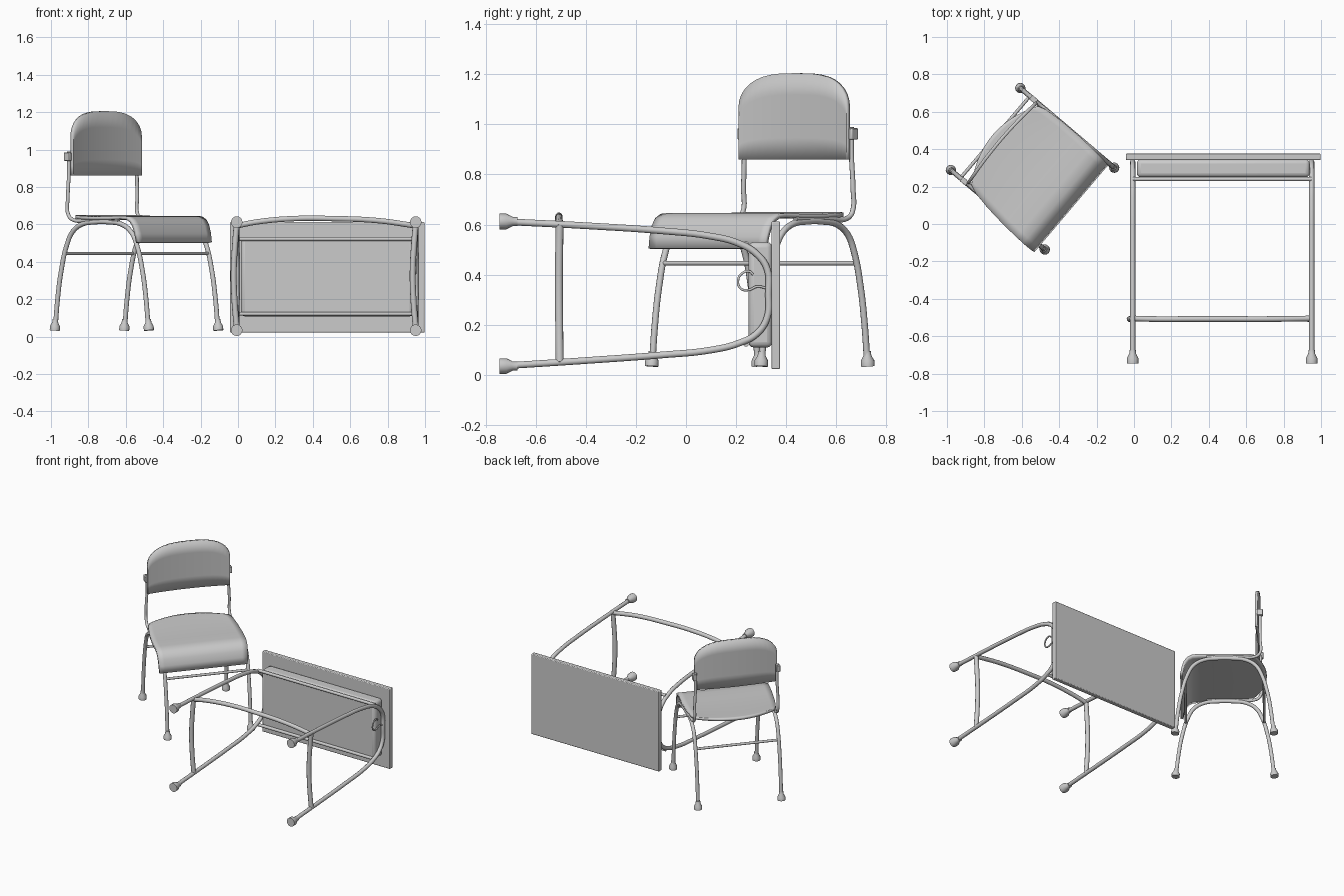
import bpy, bmesh, math
from mathutils import Matrix, Vector

if "Cube" in bpy.data.objects:
    bpy.data.objects.remove(bpy.data.objects["Cube"])

CHAIR = Matrix.Translation((-0.5425, 0.295, 0)) @ Matrix.Rotation(math.radians(49.7), 4, 'Z')
WORLD = Matrix.Identity(4)


def tube(name, pts, r, m=WORLD):
    """Round bar along a smooth path."""
    cu = bpy.data.curves.new(name, 'CURVE')
    cu.dimensions = '3D'
    cu.bevel_depth, cu.bevel_resolution, cu.resolution_u = r, 3, 6
    cu.use_fill_caps = True
    sp = cu.splines.new('BEZIER')
    sp.bezier_points.add(len(pts) - 1)
    for bp, p in zip(sp.bezier_points, pts):
        bp.co = p
        bp.handle_left_type = bp.handle_right_type = 'AUTO'
    ob = bpy.data.objects.new(name, cu)
    bpy.context.collection.objects.link(ob)
    ob.matrix_world = m
    return ob


def mesh_object(name, bm, m=WORLD):
    me = bpy.data.meshes.new(name)
    bmesh.ops.recalc_face_normals(bm, faces=bm.faces)
    bm.to_mesh(me)
    bm.free()
    ob = bpy.data.objects.new(name, me)
    bpy.context.collection.objects.link(ob)
    ob.matrix_world = m
    bpy.ops.object.select_all(action='DESELECT')
    bpy.context.view_layer.objects.active = ob
    ob.select_set(True)
    bpy.ops.object.shade_smooth_by_angle()
    return ob


def sheet(name, rows, thick, m=WORLD):
    """Bent panel from rows of points, given thickness."""
    bm = bmesh.new()
    vs = [[bm.verts.new(p) for p in row] for row in rows]
    for a, b in zip(vs, vs[1:]):
        for j in range(len(a) - 1):
            bm.faces.new((a[j], a[j + 1], b[j + 1], b[j]))
    ob = mesh_object(name, bm, m)
    mod = ob.modifiers.new('thickness', 'SOLIDIFY')
    mod.thickness, mod.offset = thick, 0
    return ob


def box(name, lo, hi, bevel, m=WORLD, segments=2):
    lo, hi = Vector(lo), Vector(hi)
    bm = bmesh.new()
    bmesh.ops.create_cube(bm, size=1)
    bmesh.ops.scale(bm, vec=hi - lo, verts=bm.verts)
    bmesh.ops.translate(bm, vec=(lo + hi) / 2, verts=bm.verts)
    ob = mesh_object(name, bm, m)
    mod = ob.modifiers.new('bevel', 'BEVEL')
    mod.width, mod.segments = bevel, segments
    return ob


def foot(name, pos, axis, r, length, m=WORLD):
    """Flared rubber tip: wide base at pos, narrowing along axis."""
    rot = Vector(axis).to_track_quat('Z', 'Y').to_matrix().to_4x4()
    bm = bmesh.new()
    prof = [(r, 0), (r, length * .45), (r * .6, length * .85), (r * .55, length * 1.2)]
    rings = [[bm.verts.new((a * math.cos(k * math.pi / 8), a * math.sin(k * math.pi / 8), z))
              for k in range(16)] for a, z in prof]
    for a, b in zip(rings, rings[1:]):
        for k in range(16):
            bm.faces.new((a[k], a[(k + 1) % 16], b[(k + 1) % 16], b[k]))
    bm.faces.new(rings[0])
    bm.faces.new(rings[-1])
    return mesh_object(name, bm, m @ Matrix.Translation(pos) @ rot)


# ---------- chair ----------
half = [(-.325, .06), (-.31, .2), (-.285, .35), (-.245, .49), (-.205, .56), (-.14, .6), (-.05, .612)]
hoop = half + [(-y, z) for y, z in reversed(half)]
for s, side in ((-1, 'left'), (1, 'right')):
    x = s * .287
    tube(side + '_chair_hoop', [(x, y, z) for y, z in hoop], .013, CHAIR)
    for d, end in ((-1, 'front'), (1, 'back')):
        foot(f'{end}_{side}_chair_foot', (x, d * .33, .033), (0, -d * .08, 1), .027, .05, CHAIR)
    # seat rail that turns up into the backrest post
    tube(side + '_back_post', [(x, -.12, .622), (x, .1, .622), (x, .2, .624), (x, .234, .65),
                               (x, .238, .75), (x * .98, .236, .87), (x * .98, .236, .99)], .01, CHAIR)
    box(side + '_post_clip', (x - .014, .215, .94), (x + .014, .255, .985), .004, CHAIR)
for d, end in ((-1, 'front'), (1, 'back')):
    tube(end + '_chair_crossbar', [(-.287, d * .262, .445), (.287, d * .262, .445)], .009, CHAIR)

# seat: dished, rounded at the back, waterfall front
profile = [(.21, .64, .25), (.195, .64, .275), (.15, .637, .292), (.05, .633, .305), (-.08, .633, .312),
           (-.17, .637, .312), (-.215, .634, .311), (-.245, .618, .31), (-.265, .59, .308),
           (-.278, .55, .306), (-.287, .503, .303)]
rows = []
for y, z, w in profile:
    t = (y + .3) / .51
    rows.append([(w * u / 8 - .03 * (1 - t), y + .07 * t ** 3 * (1 - (u / 8) ** 2), z)
                 for u in range(-8, 9)])
sheet('seat', rows, .018, CHAIR)

# backrest: arched top, slight curve
cols = []
for k in range(-10, 11):
    u = math.sin(k * math.pi / 20)
    top = 1.07 + .135 * math.sqrt(max(0, 1 - abs(u) ** 3))
    cols.append([(.285 * u, .212 + .018 * (1 - u * u), .86 + (top - .86) * i / 4) for i in range(5)])
sheet('backrest', cols, .018, CHAIR)

# ---------- desk lying on its side ----------
box('desk_top', (-.043, .342, .022), (.998, .376, .612), .005)
box('book_box', (.015, .25, .108), (.94, .345, .53), .022, segments=3)
for z, n in ((.522, 'upper'), (.122, 'lower')):
    tube(n + '_box_rail', [(-.005, .24, z), (.95, .24, z)], .011)

frame = [(-.69, .61), (-.4, .595), (-.1, .575), (.1, .553), (.21, .525), (.285, .48), (.325, .42),
         (.33, .32), (.325, .23), (.285, .165), (.21, .125), (.1, .098), (-.1, .078), (-.4, .056), (-.69, .037)]
for x, side in ((-.007, 'left'), (.95, 'right')):
    tube(side + '_desk_hoop', [(x, y, z) for y, z in frame], .014)
    for z, n in ((.612, 'upper'), (.034, 'lower')):
        foot(f'{n}_{side}_desk_foot', (x, -.745, z), (0, 1, 0), .031, .06)
    # stretcher between the two legs of one hoop
    tube(side + '_stretcher', [(x, -.505, .05), (x - .012, -.507, .2), (x - .016, -.508, .35),
                               (x - .008, -.507, .5), (x, -.505, .6)], .016)
# bowed footrest bar between the hoops
tube('footrest_bar', [(-.007, -.505, .592), (.1, -.508, .613), (.3, -.508, .631), (.5, -.508, .631),
                      (.75, -.508, .62), (.95, -.505, .592)], .015)
# bag hook
tube('bag_hook', [(.95, y, z) for y, z in ((.268, .40), (.255, .412), (.225, .405), (.208, .375),
                                           (.22, .343), (.25, .338), (.285, .352), (.32, .346))], .005)
